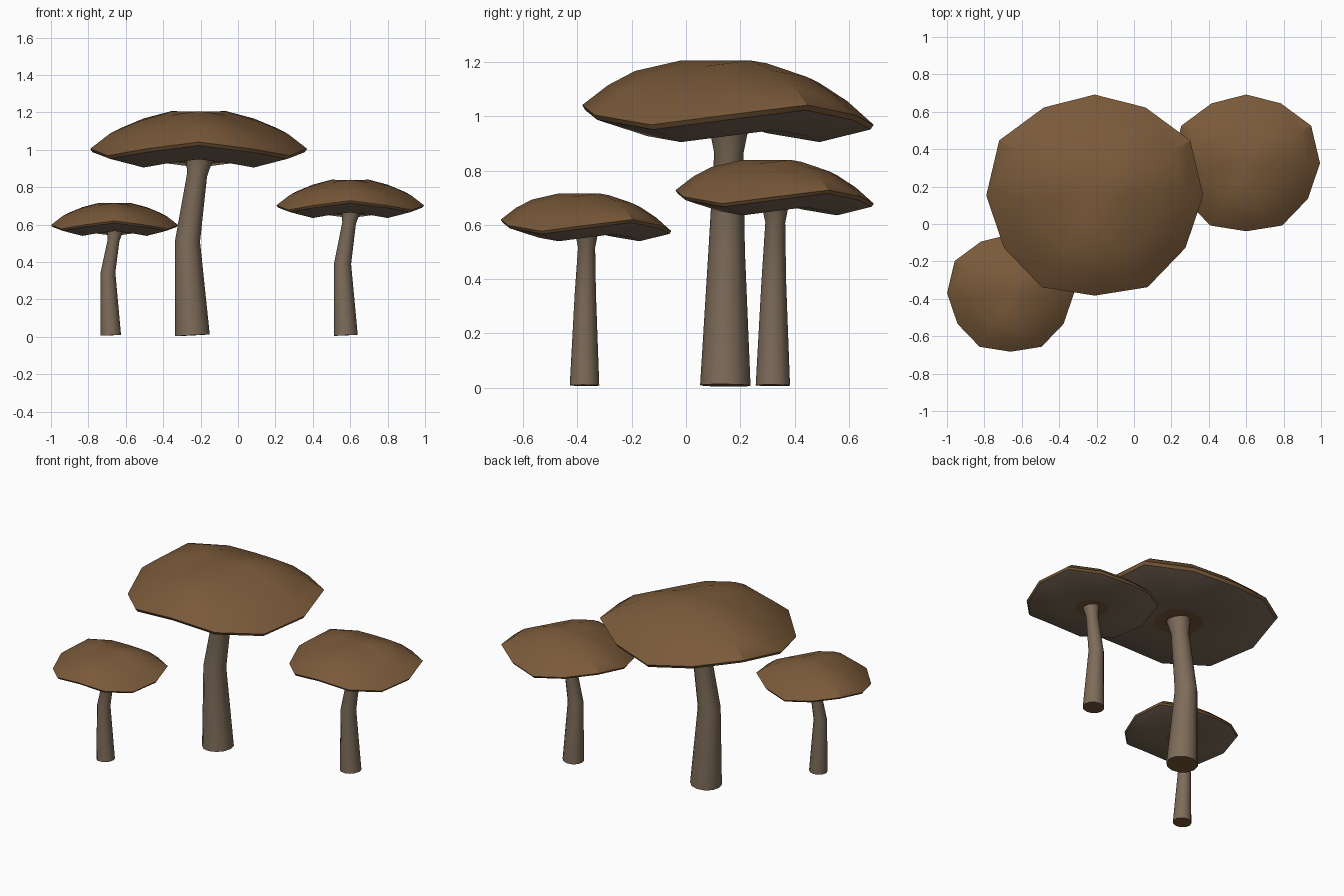
import bpy, bmesh, math
from mathutils import Vector

if "Cube" in bpy.data.objects:
    bpy.data.objects.remove(bpy.data.objects["Cube"])


def material(name, rgb):
    m = bpy.data.materials.new(name)
    m.diffuse_color = (*rgb, 1)
    m.use_nodes = True
    m.node_tree.nodes["Principled BSDF"].inputs["Base Color"].default_value = m.diffuse_color
    return m


CAP = material("cap_brown", (0.195, 0.102, 0.042))
STEM = material("stem_taupe", (0.205, 0.148, 0.100))
N = 12

# slightly uneven rim radius, front (-90 deg) to back (+90 deg), mirrored in x
RIM = [0.955, 1.01, 1.0, 1.036, 1.053, 0.971, 0.964]
# cap profile: radius, height relative to the rim (top centre to underside)
PROFILE = [(0.17, 0.190), (0.34, 0.140), (0.46, 0.080), (0.56, 0.0),
           (0.548, -0.018), (0.34, -0.078), (0.15, -0.058)]


def finish(name, bm):
    bmesh.ops.recalc_face_normals(bm, faces=bm.faces[:])
    me = bpy.data.meshes.new(name)
    bm.to_mesh(me)
    bm.free()
    me.materials.append(CAP)
    me.materials.append(STEM)
    ob = bpy.data.objects.new(name, me)
    bpy.context.collection.objects.link(ob)
    bpy.ops.object.select_all(action='DESELECT')
    ob.select_set(True)
    bpy.context.view_layer.objects.active = ob
    bpy.ops.object.shade_smooth_by_angle(angle=math.radians(35))
    return ob


def bridge(bm, a, b, mat):
    for i in range(len(a)):
        j = (i + 1) % len(a)
        bm.faces.new((a[i], a[j], b[j], b[i])).material_index = mat


def cap(name, x, y, rim_z, s):
    """Domed cap whose three-lobed wave grows towards the rim."""
    bm = bmesh.new()
    rings = []
    for r, h in PROFILE:
        ring = []
        for i in range(N):
            a = 2 * math.pi * i / N
            k = round((math.degrees(math.asin(math.sin(a))) + 90) / 30)
            rr = r * (RIM[k] if r > 0.4 else 1)
            z = h + 0.065 * r * math.sin(3 * a)
            ring.append(bm.verts.new((x + s * rr * math.cos(a),
                                      y + s * rr * math.sin(a), rim_z + s * z)))
        rings.append(ring)
    top = bm.verts.new((x, y, rim_z + s * 0.2))
    for i in range(N):
        bm.faces.new((top, rings[0][i], rings[0][(i + 1) % N]))
    # dome and rim are brown, gills take the stem colour
    for k in range(len(rings) - 1):
        bridge(bm, rings[k], rings[k + 1], 1 if k >= 4 else 0)
    bm.faces.new(rings[-1])
    finish(name, bm)


def stem(name, x, y, rim_z, bend_z, s):
    """Tapered bent stem, rings square to its path, flared under the cap."""
    top_z = rim_z - 0.05 * s
    pts = [(-0.034, -0.007, 0.008, 0.093), (-0.060, -0.002, bend_z, 0.067),
           (-0.009, 0.006, top_z - 0.09 * s, 0.054), (0.004, 0.006, top_z, 0.072)]
    path = [Vector((x + s * px, y + s * py, z)) for px, py, z, r in pts]
    bm = bmesh.new()
    rings = []
    for k, p in enumerate(path):
        t = (path[min(k + 1, 3)] - path[max(k - 1, 0)]).normalized()
        u = Vector((0, 1, 0)).cross(t).normalized()
        v = t.cross(u)
        r = pts[k][3] * s
        rings.append([bm.verts.new(p + r * (u * math.cos(a) + v * math.sin(a)))
                      for a in (2 * math.pi * i / N for i in range(N))])
    for k in range(3):
        bridge(bm, rings[k], rings[k + 1], 1)
    bm.faces.new(rings[0])
    bm.faces.new(rings[-1])
    finish(name, bm)


# size label, x, y, rim height, bend height, scale
for label, x, y, rim_z, bend_z, s in [
        ("large", -0.21, 0.152, 1.005, 0.51, 1.0),
        ("medium", 0.60, 0.325, 0.703, 0.39, 0.68),
        ("small", -0.66, -0.37, 0.598, 0.345, 0.585)]:
    cap(label + "_cap", x, y, rim_z, s)
    stem(label + "_stem", x, y, rim_z, bend_z, s)
